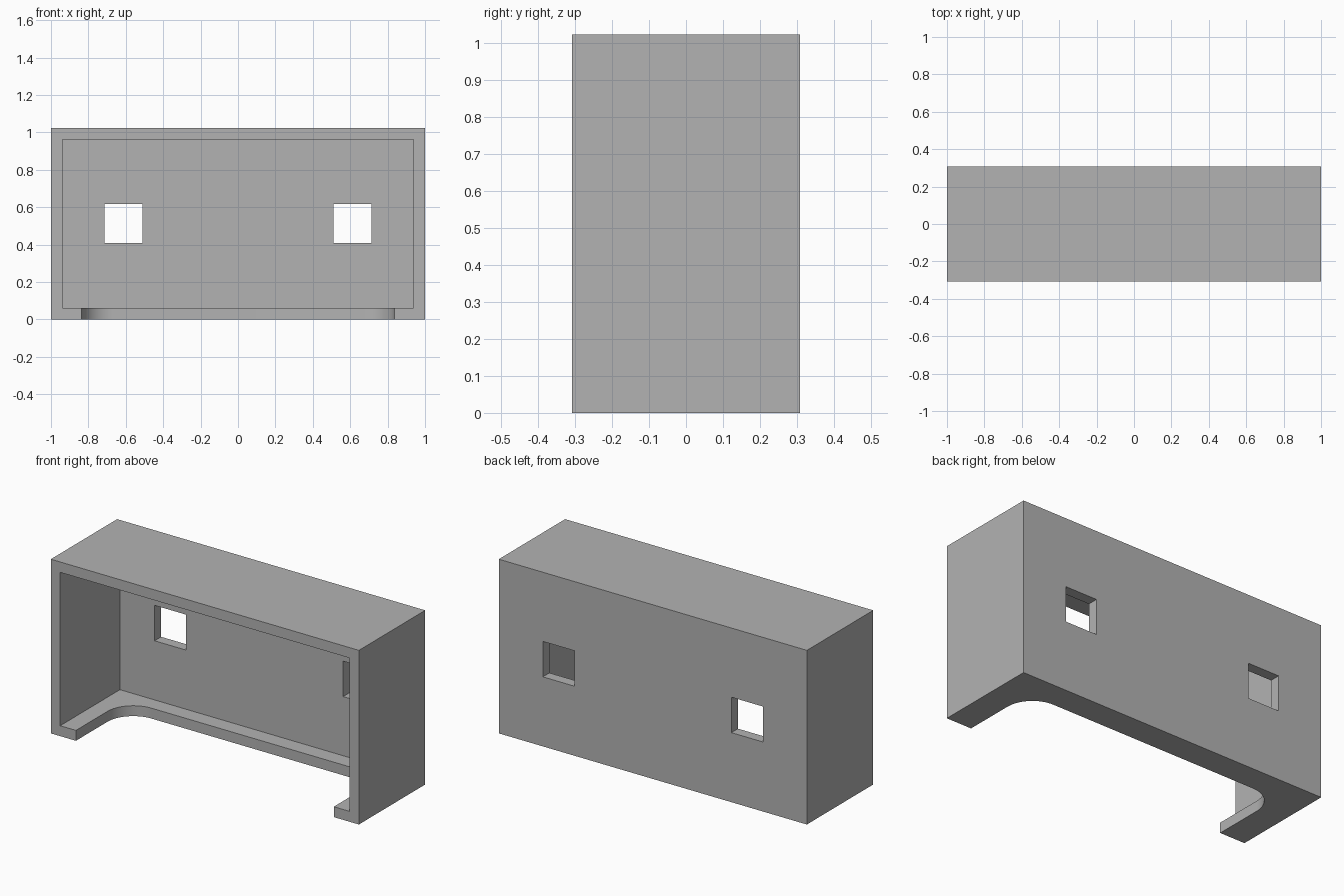
import bpy, bmesh, math

if "Cube" in bpy.data.objects:
    bpy.data.objects.remove(bpy.data.objects["Cube"])

W, D, H, T = 2.0, 0.615, 1.022, 0.061   # width, depth, height, wall thickness
FRONT, BACK = -D / 2, D / 2

grey = bpy.data.materials.new("plain grey")
grey.use_nodes = True
grey.diffuse_color = (0.45, 0.45, 0.45, 1)
grey.node_tree.nodes["Principled BSDF"].inputs["Base Color"].default_value = (0.45, 0.45, 0.45, 1)


def prism(name, outline, z0, z1):
    """Extrude an xy outline from z0 to z1."""
    bm = bmesh.new()
    base = bm.faces.new([bm.verts.new((x, y, z0)) for x, y in outline])
    top = bmesh.ops.extrude_face_region(bm, geom=[base])["geom"]
    bmesh.ops.translate(bm, vec=(0, 0, z1 - z0),
                        verts=[v for v in top if isinstance(v, bmesh.types.BMVert)])
    bmesh.ops.recalc_face_normals(bm, faces=bm.faces)
    mesh = bpy.data.meshes.new(name)
    bm.to_mesh(mesh)
    bm.free()
    mesh.materials.append(grey)
    obj = bpy.data.objects.new(name, mesh)
    bpy.context.collection.objects.link(obj)
    return obj


def box(name, x0, x1, y0, y1, z0, z1):
    return prism(name, [(x0, y0), (x1, y0), (x1, y1), (x0, y1)], z0, z1)


def cut(target, cutter):
    """Subtract the cutter, then discard it."""
    cutter.hide_render = True
    mod = target.modifiers.new("cut", 'BOOLEAN')
    mod.operation, mod.solver, mod.object = 'DIFFERENCE', 'EXACT', cutter
    bpy.context.view_layer.objects.active = target
    bpy.ops.object.modifier_apply(modifier=mod.name)
    bpy.data.objects.remove(cutter)


# Outer shell, hollowed from the open front
housing = box("housing", -W / 2, W / 2, FRONT, BACK, 0, H)
cut(housing, box("cavity_cutter", -W / 2 + T, W / 2 - T, FRONT - 0.1, BACK - T, T, H - T))

# Floor cutout with rounded rear corners
half, rear, r, steps = 0.837, 0.152, 0.168, 16
arc = [(half - r + r * math.cos(a), rear - r + r * math.sin(a))
       for a in (math.pi / 2 * i / steps for i in range(steps + 1))]
right = [(half, FRONT - 0.1)] + arc
outline = right + [(-x, y) for x, y in reversed(right)]
cut(housing, prism("floor_cutter", outline, -0.1, T + 0.1))

# Square openings through the back panel
for side in (-1, 1):
    x = side * 0.612
    cut(housing, box("window_cutter", x - 0.102, x + 0.102, BACK - T - 0.1, BACK + 0.1, 0.408, 0.616))

# Smooth the rounded corners, keep the box edges sharp
bpy.ops.object.select_all(action='DESELECT')
housing.select_set(True)
bpy.context.view_layer.objects.active = housing
bpy.ops.object.shade_smooth_by_angle(angle=math.radians(30))
